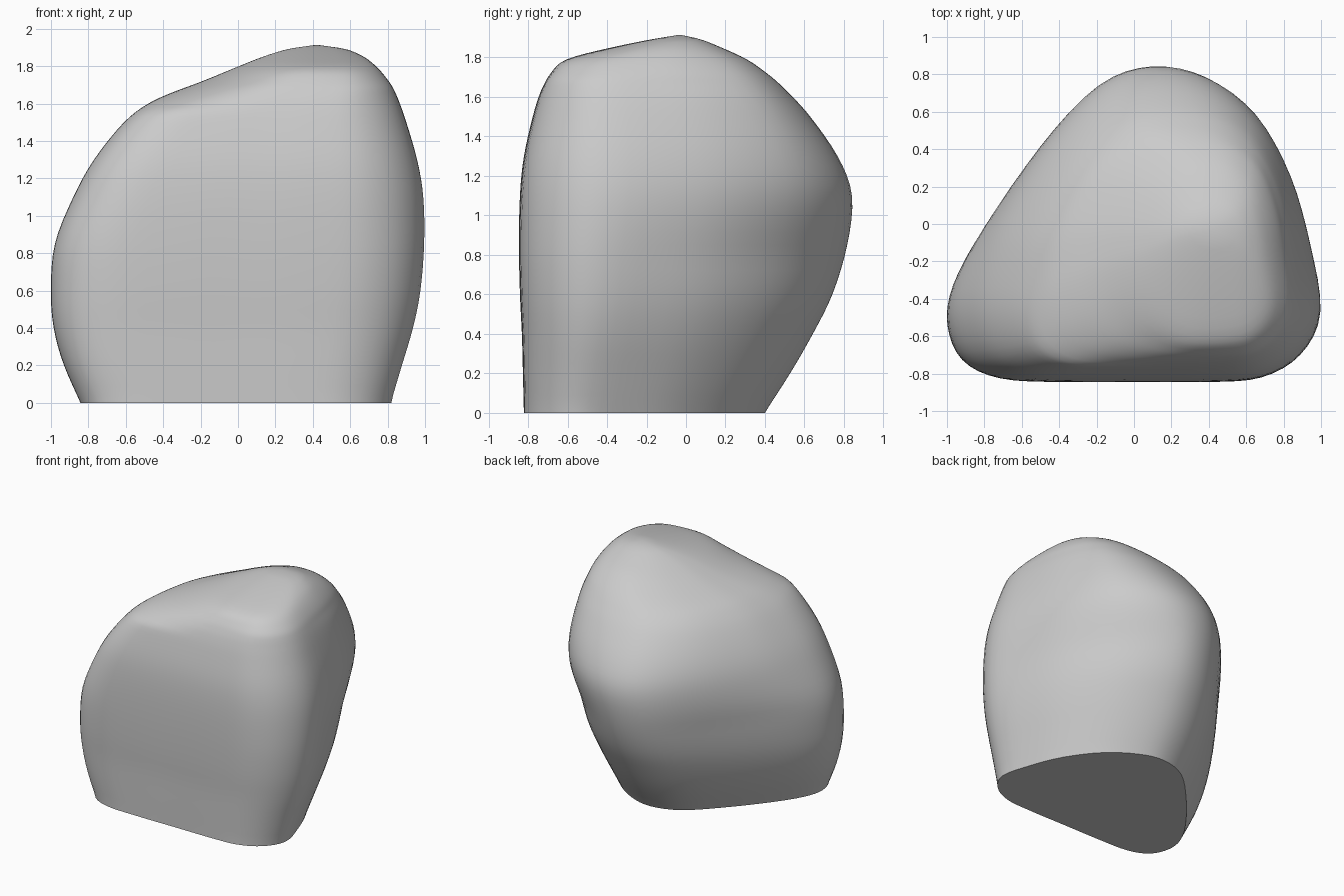
import bpy
import bmesh
import math
from mathutils import Vector

cube = bpy.data.objects.get("Cube")
if cube:
    bpy.data.objects.remove(cube, do_unlink=True)

# Height, right edge, left edge, front edge and back edge of the boulder
LEVELS = [
    (0, -.84, .82, -.82, .4),
    (.2, -.93, .88, -.825, .53),
    (.4, -.985, .94, -.83, .645),
    (.6, -1, .98, -.84, .745),
    (.85, -.98, 1, -.845, .82),
    (1.1, -.88, .995, -.84, .845),
    (1.3, -.77, .96, -.82, .77),
    (1.5, -.61, .9, -.775, .63),
    (1.6, -.48, .865, -.745, .54),
    (1.66, -.35, .84, -.72, .48),
    (1.72, -.19, .81, -.685, .41),
    (1.79, -.02, .755, -.61, .31),
    (1.85, .13, .68, -.38, .18),
    (1.895, .27, .58, -.16, .07),
]
PEAK = (.42, -.03, 1.915)

# Rounded triangles: flat front, blunt point at the back
LOW_SECTION = [
    (0, 0), (.4, 0), (.68, .013), (.89, .085), (1, .22), (.93, .42),
    (.8, .63), (.58, .83), (.31, .96), (.06, 1), (-.22, .935),
    (-.53, .73), (-.82, .49), (-.97, .32), (-1, .19), (-.92, .07),
    (-.72, .01), (-.4, 0),
]
HIGH_SECTION = [
    (0, 0), (.36, 0), (.65, .017), (.88, .1), (1, .24), (.97, .46),
    (.89, .68), (.71, .88), (.41, .98), (.04, 1), (-.29, .96),
    (-.63, .81), (-.89, .56), (-.98, .36), (-1, .2), (-.92, .07),
    (-.72, .01), (-.4, 0),
]


def smooth_points(points, steps, closed):
    """Resample points along a Catmull-Rom spline."""
    pts = [Vector(p) for p in points]
    n = len(pts)

    def at(i):
        return pts[i % n] if closed else pts[max(0, min(n - 1, i))]

    result = []
    for i in range(n if closed else n - 1):
        a, b, c, d = (at(i + k) for k in (-1, 0, 1, 2))
        for s in range(steps):
            t = s / steps
            result.append(b + (c - a) * t / 2
                          + (a * 2 - b * 5 + c * 4 - d) * t * t / 2
                          + (b * 3 - a - c * 3 + d) * t ** 3 / 2)
    if not closed:
        result.append(pts[-1])
    return result


def ramp(value, start, end):
    """Rise from 0 to 1 between start and end."""
    return max(0, min(1, (value - start) / (end - start)))


def make_material(name, color):
    mat = bpy.data.materials.new(name)
    mat.use_nodes = True
    mat.diffuse_color = color
    shader = next(n for n in mat.node_tree.nodes if n.type == 'BSDF_PRINCIPLED')
    shader.inputs["Base Color"].default_value = color
    return mat


# Boulder body: stacked cross-sections closed by a flat base and a peak
bm = bmesh.new()
low_outline = smooth_points(LOW_SECTION, 4, True)
high_outline = smooth_points(HIGH_SECTION, 4, True)
rings = []
for z, x0, x1, y0, y1 in smooth_points(LEVELS, 4, False):
    # The back corners fill out with height, then round off near the peak
    fullness = ramp(z, .8, 1.6)
    roundness = ramp(z, 1.68, 1.9) * .6
    # The front rim slopes away on the low shoulder
    slant = ramp(z, 1.56, 1.78) * .3
    ring = []
    for a, b in zip(low_outline, high_outline):
        p = a.lerp(b, fullness)
        p.y += slant * min(0, p.x) ** 2 * (1 - p.y)
        angle = math.atan2(p.y * 2 - 1, p.x)
        circle = Vector((math.cos(angle), (math.sin(angle) + 1) / 2))
        u, v = p.lerp(circle, roundness)
        x = (x0 + x1) / 2 + u * (x1 - x0) / 2
        ring.append(bm.verts.new((x, y0 + v * (y1 - y0), z)))
    rings.append(ring)

count = len(low_outline)
for low, high in zip(rings, rings[1:]):
    for i in range(count):
        j = (i + 1) % count
        bm.faces.new((low[i], low[j], high[j], high[i]))
bm.faces.new(list(reversed(rings[0])))
peak = bm.verts.new(PEAK)
for i in range(count):
    bm.faces.new((rings[-1][i], rings[-1][(i + 1) % count], peak))

# Soften the stone surface, leaving the base outline in place
soft = [v for ring in rings[1:] for v in ring]
for _ in range(4):
    bmesh.ops.smooth_vert(bm, verts=soft, factor=.3,
                          use_axis_x=True, use_axis_y=True, use_axis_z=True)
bmesh.ops.recalc_face_normals(bm, faces=bm.faces[:])

mesh = bpy.data.meshes.new("boulder")
bm.to_mesh(mesh)
bm.free()
mesh.materials.append(make_material("stone grey", (.6, .6, .6, 1)))
boulder = bpy.data.objects.new("boulder", mesh)
bpy.context.collection.objects.link(boulder)

# Smooth stone with a crisp base edge
bpy.ops.object.select_all(action='DESELECT')
boulder.select_set(True)
bpy.context.view_layer.objects.active = boulder
bpy.ops.object.shade_smooth_by_angle(angle=math.radians(40))
